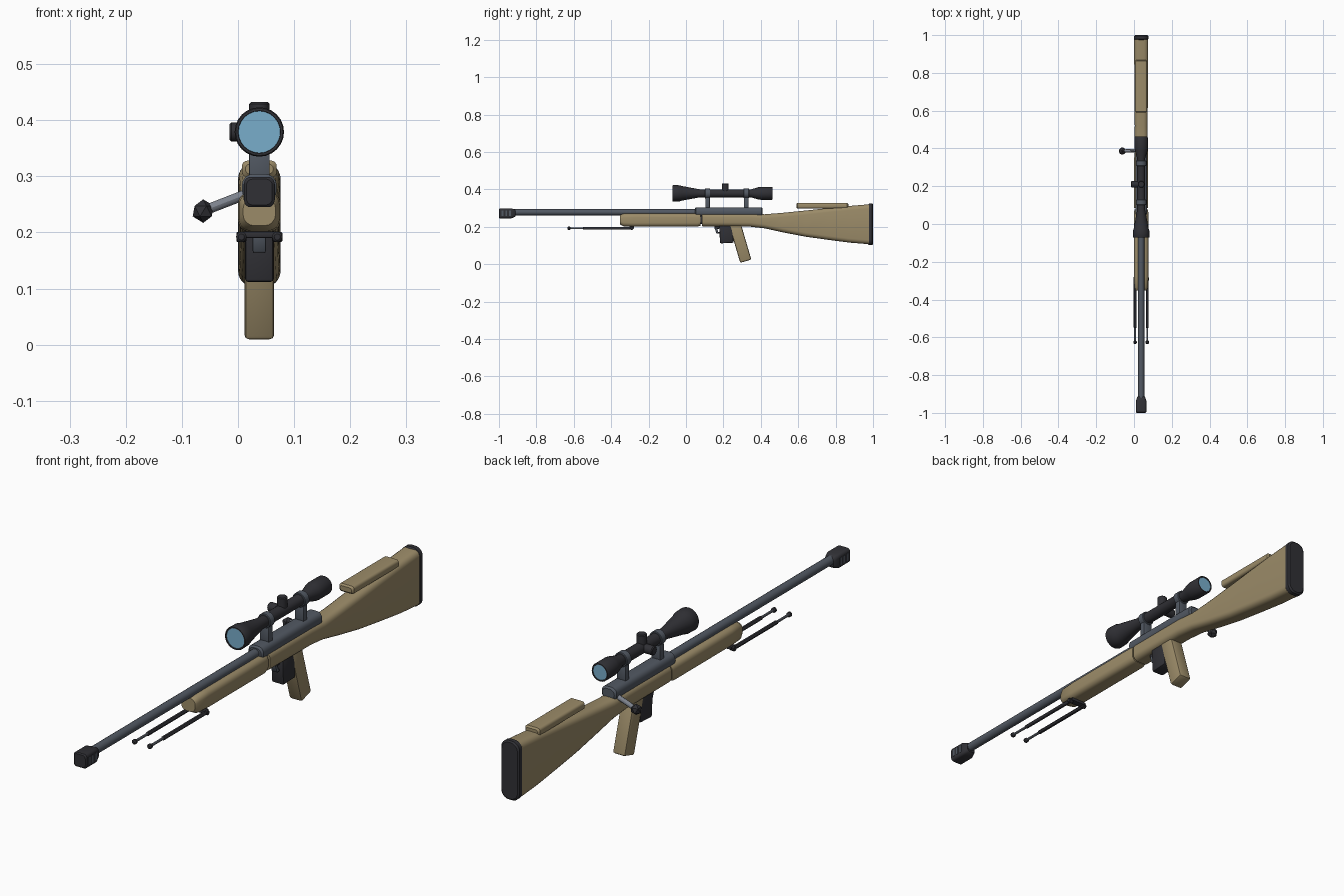
import bpy, bmesh, math
from mathutils import Vector, Matrix

if "Cube" in bpy.data.objects:
    bpy.data.objects.remove(bpy.data.objects["Cube"])

CX = 0.038          # centre line of the rifle
SCOPE_Z = 0.379
BARREL_Z = 0.278
built = []


def material(name, rgb):
    m = bpy.data.materials.new(name)
    m.use_nodes = True
    m.diffuse_color = (*rgb, 1)
    m.node_tree.nodes["Principled BSDF"].inputs["Base Color"].default_value = (*rgb, 1)
    return m


TAN = material("tan stock", (0.33, 0.26, 0.14))
DARK = material("dark polymer", (0.03, 0.03, 0.036))
GUN = material("gunmetal", (0.085, 0.1, 0.125))
STEEL = material("light steel", (0.2, 0.22, 0.26))
GLASS = material("blue lens", (0.19, 0.42, 0.6))


def finish(name, bm, mat, smooth=True):
    bmesh.ops.recalc_face_normals(bm, faces=bm.faces[:])
    mesh = bpy.data.meshes.new(name)
    bm.to_mesh(mesh)
    bm.free()
    mesh.materials.append(mat)
    ob = bpy.data.objects.new(name, mesh)
    bpy.context.collection.objects.link(ob)
    if smooth:
        built.append(ob)
    return ob


def skin(bm, rings):
    """Bridge equal vertex rings and cap both ends."""
    rows = [[bm.verts.new(p) for p in ring] for ring in rings]
    n = len(rows[0])
    for a, b in zip(rows, rows[1:]):
        for i in range(n):
            bm.faces.new((a[i], a[(i + 1) % n], b[(i + 1) % n], b[i]))
    bm.faces.new(rows[0])
    bm.faces.new(rows[-1])


def loft(name, sections, mat, radius, ease=0.0, steps=4):
    """Rounded rectangles (y, z low, z high, half width) joined along y."""
    secs = list(sections)
    if ease:
        for end, sign in ((0, 1), (-1, -1)):
            y, lo, hi, w = secs[end]
            secs[end] = (y + sign * ease, lo, hi, w)
            tip = (y, lo + ease, hi - ease, w - ease)
            secs.insert(0 if end == 0 else len(secs), tip)
    rings = []
    for y, lo, hi, w in secs:
        r = min(radius, w * 0.98, (hi - lo) * 0.49)
        ring = []
        for q, (sx, sz) in enumerate(((1, 1), (-1, 1), (-1, -1), (1, -1))):
            cx, cz = CX + sx * (w - r), (hi - r if sz > 0 else lo + r)
            for k in range(steps + 1):
                a = (q + k / steps) * math.pi / 2
                ring.append((cx + r * math.cos(a), y, cz + r * math.sin(a)))
        rings.append(ring)
    bm = bmesh.new()
    skin(bm, rings)
    return finish(name, bm, mat)


def turned(name, start, end, profile, mat, segs=20):
    """Lathe (distance, radius) pairs along the line from start to end."""
    start, axis = Vector(start), Vector(end) - Vector(start)
    rot = axis.to_track_quat('Z', 'Y')
    rings = [[start + rot @ Vector((r * math.cos(t), r * math.sin(t), d))
              for t in (2 * math.pi * i / segs for i in range(segs))]
             for d, r in profile]
    bm = bmesh.new()
    skin(bm, rings)
    return finish(name, bm, mat)


def rod(name, start, end, r, mat, segs=16, chamfer=0.0):
    length = (Vector(end) - Vector(start)).length
    prof = [(0, r), (length, r)]
    if chamfer:
        prof = [(0, r - chamfer), (chamfer, r), (length - chamfer, r), (length, r - chamfer)]
    return turned(name, start, end, prof, mat, segs)


def box(name, centre, size, mat, bevel=0.0, tilt=0.0):
    bm = bmesh.new()
    bmesh.ops.create_cube(bm, size=1, matrix=Matrix.Diagonal((*size, 1)))
    if bevel:
        bmesh.ops.bevel(bm, geom=bm.edges[:], offset=bevel, segments=2,
                        profile=0.5, affect='EDGES')
    bm.transform(Matrix.Translation(centre) @ Matrix.Rotation(tilt, 4, 'X'))
    return finish(name, bm, mat)


# Stock furniture
loft("stock", [(0.085, 0.203, 0.272, 0.037), (0.34, 0.201, 0.272, 0.037),
               (0.42, 0.192, 0.267, 0.035), (0.52, 0.17, 0.275, 0.034),
               (0.64, 0.147, 0.287, 0.035), (0.77, 0.129, 0.301, 0.036),
               (0.88, 0.115, 0.312, 0.037), (0.978, 0.107, 0.32, 0.037)], TAN, 0.022)
loft("butt_pad", [(0.974, 0.102, 0.325, 0.038), (1.0, 0.102, 0.325, 0.038)],
     DARK, 0.03, ease=0.005, steps=6)
loft("cheek_rest", [(0.59, 0.298, 0.328, 0.031), (0.868, 0.298, 0.328, 0.031)],
     TAN, 0.01, ease=0.006)
loft("forend", [(-0.352, 0.212, 0.262, 0.029), (-0.335, 0.203, 0.27, 0.036),
                (-0.28, 0.201, 0.271, 0.038), (0.06, 0.201, 0.271, 0.038),
                (0.078, 0.206, 0.269, 0.035)], TAN, 0.02)
box("grip", (CX, 0.288, 0.124), (0.053, 0.062, 0.225), TAN, 0.008, 0.285)

# Receiver, barrel and muzzle brake
loft("receiver", [(0.048, 0.255, 0.304, 0.031), (0.41, 0.255, 0.304, 0.031)],
     GUN, 0.02, ease=0.006)
loft("receiver_bed", [(0.07, 0.215, 0.26, 0.028), (0.095, 0.215, 0.26, 0.028)], DARK, 0.015)
rod("barrel", (CX, -0.93, BARREL_Z), (CX, 0.06, BARREL_Z), 0.0165, GUN)
loft("muzzle_brake", [(-1.0, 0.245, 0.299, 0.027), (-0.935, 0.245, 0.299, 0.027),
                      (-0.912, 0.252, 0.293, 0.021)], DARK, 0.011, ease=0.004)
for side, label in ((1, "left"), (-1, "right")):
    for i in range(3):
        box(f"brake_slot_{label}_{i + 1}", (CX + side * 0.0255, -0.981 + i * 0.02, 0.272),
            (0.005, 0.009, 0.028), GUN)

# Bolt handle with faceted knob
rod("bolt_handle", (0.025, 0.39, 0.272), (-0.06, 0.386, 0.239), 0.009, STEEL, 12)
bm = bmesh.new()
bmesh.ops.create_icosphere(bm, subdivisions=1, radius=0.021,
                           matrix=Matrix.Translation((-0.062, 0.386, 0.238)))
finish("bolt_knob", bm, DARK, smooth=False)

# Magazine and trigger
box("magazine", (CX, 0.216, 0.162), (0.051, 0.073, 0.098), DARK, 0.006, 0.05)
box("trigger_top", (CX, 0.166, 0.196), (0.026, 0.026, 0.014), DARK, 0.003)
box("trigger", (CX, 0.163, 0.181), (0.024, 0.012, 0.032), GUN, 0.003, 0.35)
box("trigger_foot", (CX, 0.174, 0.167), (0.022, 0.02, 0.008), DARK, 0.002)

# Scope: one turned body with recessed lenses
turned("scope_body", (CX, -0.072, SCOPE_Z), (CX, 1, SCOPE_Z),
       [(0.006, 0.037), (0, 0.038), (0, 0.042), (0.004, 0.044), (0.038, 0.043), (0.05, 0.039),
        (0.145, 0.0215), (0.42, 0.0215), (0.46, 0.033), (0.475, 0.035), (0.53, 0.035),
        (0.534, 0.033), (0.534, 0.029), (0.53, 0.028)], DARK, 24)
rod("objective_lens", (CX, -0.069, SCOPE_Z), (CX, -0.064, SCOPE_Z), 0.0373, GLASS, 24)
rod("eyepiece_lens", (CX, 0.456, SCOPE_Z), (CX, 0.46, SCOPE_Z), 0.0285, GLASS, 24)
rod("elevation_turret", (CX, 0.21, SCOPE_Z), (CX, 0.21, 0.432), 0.018, DARK, 16, 0.003)
rod("windage_turret", (CX, 0.21, SCOPE_Z), (-0.015, 0.21, SCOPE_Z), 0.017, DARK, 16, 0.003)
for y, label in ((0.115, "front"), (0.322, "rear")):
    box(f"{label}_mount", (CX, y, 0.326), (0.037, 0.024, 0.064), GUN, 0.002)
    rod(f"{label}_ring", (CX, y - 0.014, SCOPE_Z), (CX, y + 0.014, SCOPE_Z),
        0.027, GUN, 20, 0.002)

# Folded bipod
box("bipod_bracket", (CX, -0.29, 0.196), (0.066, 0.026, 0.012), DARK, 0.003)
for side, label in ((1, "left"), (-1, "right")):
    x = CX + side * 0.032
    rod(f"bipod_pivot_{label}", (x - 0.009, -0.29, 0.192), (x + 0.009, -0.29, 0.192),
        0.009, DARK, 12, 0.002)
    rod(f"bipod_leg_{label}", (x, -0.285, 0.192), (x, -0.55, 0.192), 0.0075, DARK, 12, 0.002)
    rod(f"bipod_extension_{label}", (x, -0.54, 0.192), (x, -0.625, 0.192), 0.005, STEEL, 10)
    rod(f"bipod_foot_{label}", (x, -0.618, 0.192), (x, -0.634, 0.192), 0.0095, DARK, 10, 0.004)

# Smooth shading with sharp edges kept
bpy.ops.object.select_all(action='DESELECT')
for ob in built:
    ob.select_set(True)
bpy.context.view_layer.objects.active = built[0]
bpy.ops.object.shade_smooth_by_angle(angle=math.radians(30))
